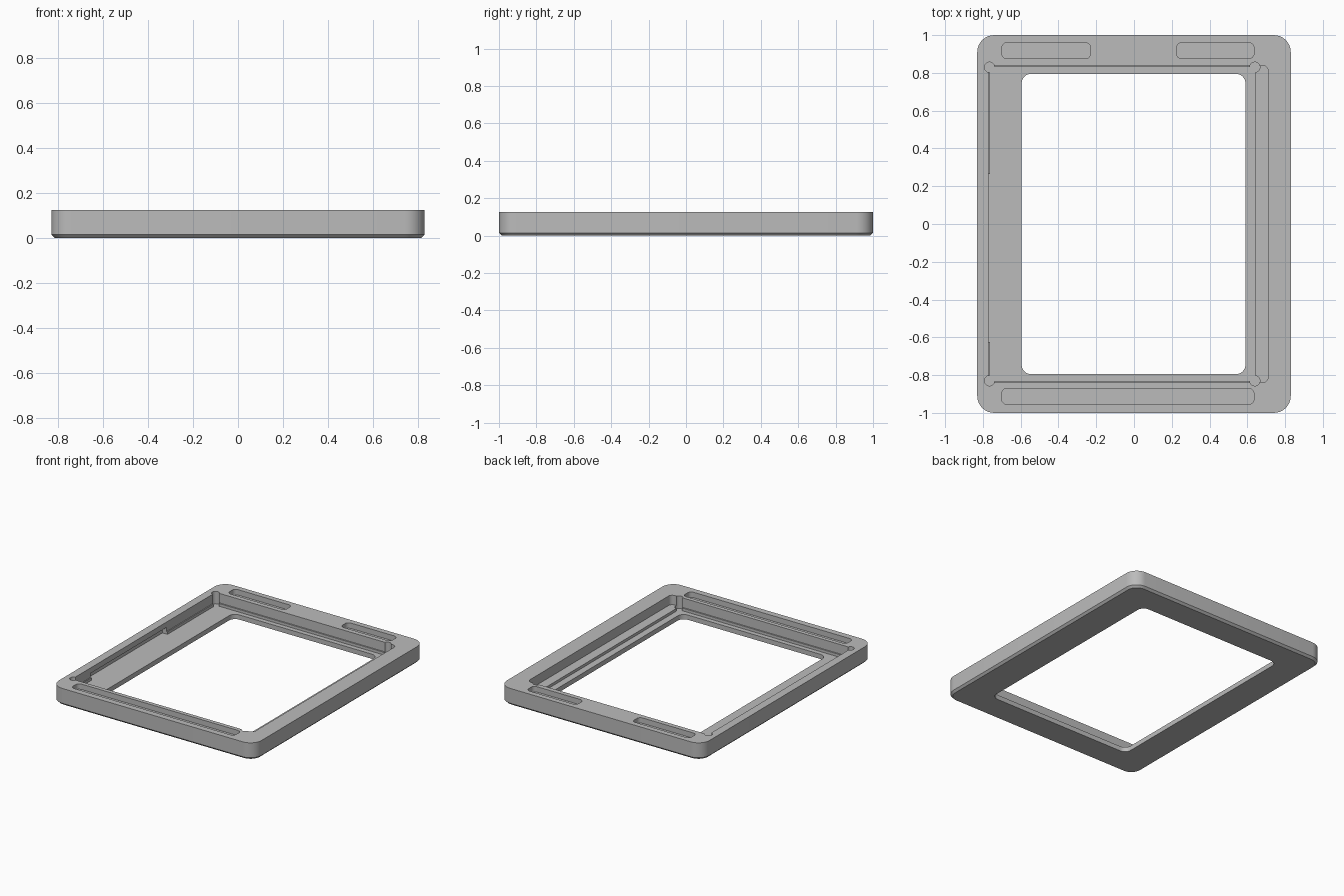
import bpy, bmesh
from math import cos, sin, pi, radians

cube = bpy.data.objects.get("Cube")
if cube:
    bpy.data.objects.remove(cube, do_unlink=True)

grey = bpy.data.materials.new("plain_grey")
grey.use_nodes = True
colour = (0.5, 0.5, 0.5, 1)
grey.diffuse_color = colour
grey.node_tree.nodes["Principled BSDF"].inputs["Base Color"].default_value = colour


def outline(x0, x1, y0, y1, r, steps=8):
    """Rounded rectangle, counter-clockwise."""
    centres = [(x1 - r, y1 - r), (x0 + r, y1 - r), (x0 + r, y0 + r), (x1 - r, y0 + r)]
    return [(cx + r * cos(a), cy + r * sin(a))
            for i, (cx, cy) in enumerate(centres)
            for a in [(i + k / steps) * pi / 2 for k in range(steps + 1)]]


def loft(name, layers):
    """Closed solid through a stack of (outline, height) layers."""
    bm = bmesh.new()
    rings = [[bm.verts.new((x, y, z)) for x, y in pts] for pts, z in layers]
    n = len(rings[0])
    for low, high in zip(rings, rings[1:]):
        for i in range(n):
            j = (i + 1) % n
            bm.faces.new((low[i], low[j], high[j], high[i]))
    bm.faces.new(rings[0][::-1])
    bm.faces.new(rings[-1])
    bmesh.ops.remove_doubles(bm, verts=bm.verts, dist=1e-5)
    mesh = bpy.data.meshes.new(name)
    bm.to_mesh(mesh)
    bm.free()
    mesh.materials.append(grey)
    ob = bpy.data.objects.new(name, mesh)
    bpy.context.collection.objects.link(ob)
    return ob


def cut(name, x0, x1, y0, y1, r, z0, z1=0.2):
    """Carve a rounded box out of the frame."""
    pts = outline(x0, x1, y0, y1, r)
    cutter = loft(name, [(pts, z0), (pts, z1)])
    cutter.hide_render = True
    mod = frame.modifiers.new(name, "BOOLEAN")
    mod.operation, mod.solver, mod.object = "DIFFERENCE", "EXACT", cutter
    bpy.context.view_layer.objects.active = frame
    bpy.ops.object.modifier_apply(modifier=name)
    bpy.data.objects.remove(cutter, do_unlink=True)


# Frame body with a chamfered lower edge
W, L, H, C = 0.83, 1.0, 0.125, 0.015
body = outline(-W, W, -L, L, 0.09)
base = outline(-W + C, W - C, -L + C, L - C, 0.09 - C)
frame = loft("frame", [(base, 0), (body, C), (body, H)])

# Window, stepped pocket and side shelf
FLOOR, SHELF = 0.035, 0.055
cut("window", -0.595, 0.59, -0.795, 0.795, 0.05, -0.1)
cut("upper_pocket", -0.77, 0.71, -0.84, 0.84, 0.03, SHELF)
cut("lower_pocket", -0.763, 0.64, -0.83, 0.83, 0.005, FLOOR)

# Round corner reliefs
R = 0.027
for x in (-0.765, 0.64):
    for y in (-0.83, 0.83):
        cut("corner_relief", x - R, x + R, y - R, y + R, R, FLOOR - 0.002)

# Undercut in the right-hand wall
cut("wall_undercut", -0.805, -0.7, -0.625, 0.265, 0.004, FLOOR, 0.085)

# Shallow slots in the top rim
for x0, x1, y0 in ((-0.7, -0.23, 0.875), (0.225, 0.635, 0.875), (-0.7, 0.635, -0.955)):
    cut("rim_slot", x0, x1, y0, y0 + 0.085, 0.028, 0.085)

bpy.ops.object.select_all(action="DESELECT")
frame.select_set(True)
bpy.context.view_layer.objects.active = frame
bpy.ops.object.shade_smooth_by_angle(angle=radians(30))
